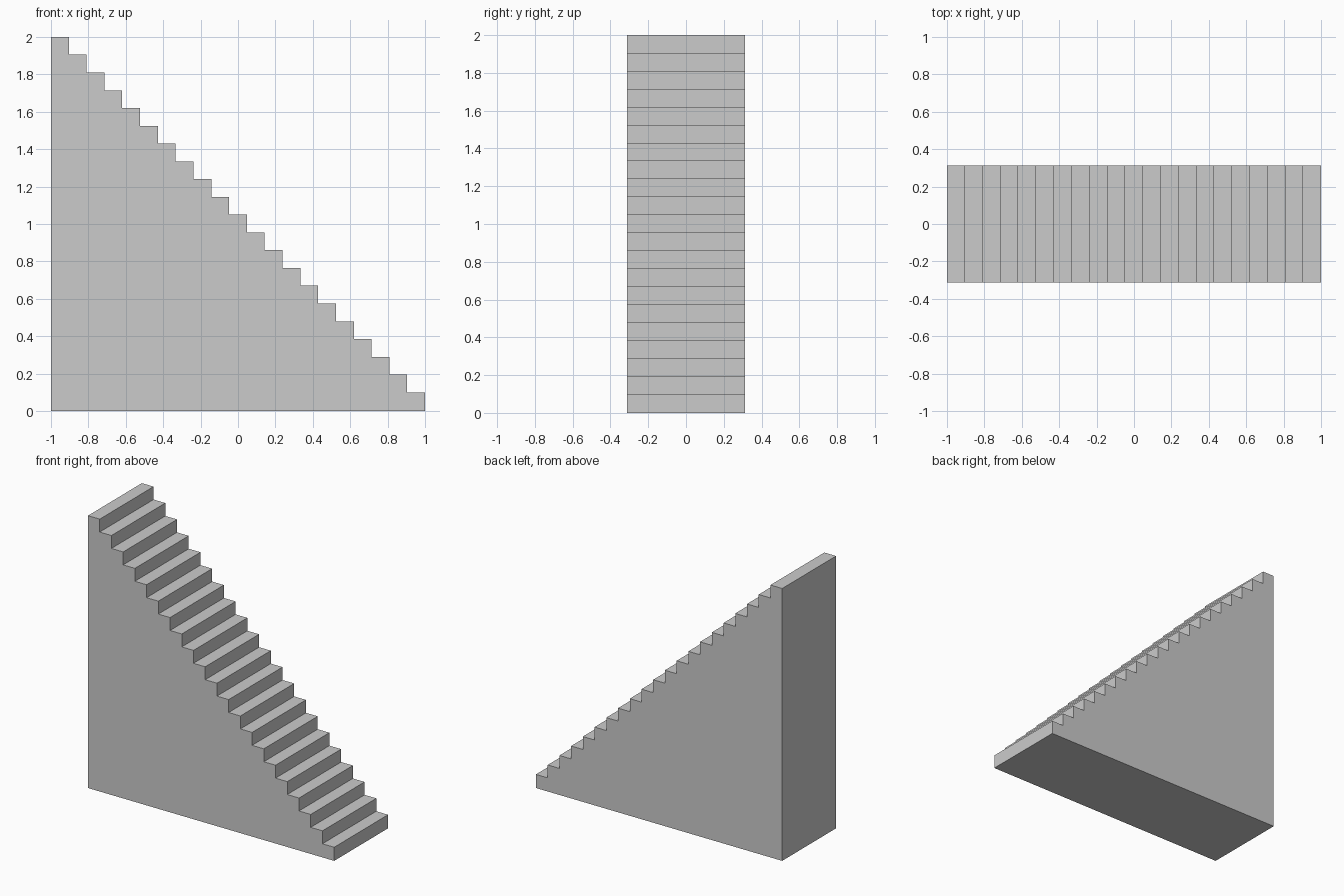
import bpy, bmesh

if "Cube" in bpy.data.objects:
    bpy.data.objects.remove(bpy.data.objects["Cube"])

STEPS = 21
RUN = 2.0 / STEPS      # tread depth
RISE = 0.095           # riser height
FIRST = 0.10           # lowest step is slightly taller
HALF_WIDTH = 0.3125

# Stepped side profile: climbs from the right (+x) to the left (-x)
profile = [(-1.0, 0.0), (1.0, 0.0)]
for i in range(STEPS):
    z = FIRST + i * RISE
    profile += [(1.0 - i * RUN, z), (1.0 - (i + 1) * RUN, z)]

# Extrude the profile across the stair width
bm = bmesh.new()
side = bm.faces.new([bm.verts.new((x, -HALF_WIDTH, z)) for x, z in profile])
extruded = bmesh.ops.extrude_face_region(bm, geom=[side], use_keep_orig=True)
verts = [e for e in extruded["geom"] if isinstance(e, bmesh.types.BMVert)]
bmesh.ops.translate(bm, vec=(0, 2 * HALF_WIDTH, 0), verts=verts)
bmesh.ops.recalc_face_normals(bm, faces=bm.faces)

# Solid staircase
mesh = bpy.data.meshes.new("staircase")
bm.to_mesh(mesh)
bm.free()
bpy.context.collection.objects.link(bpy.data.objects.new("staircase", mesh))
